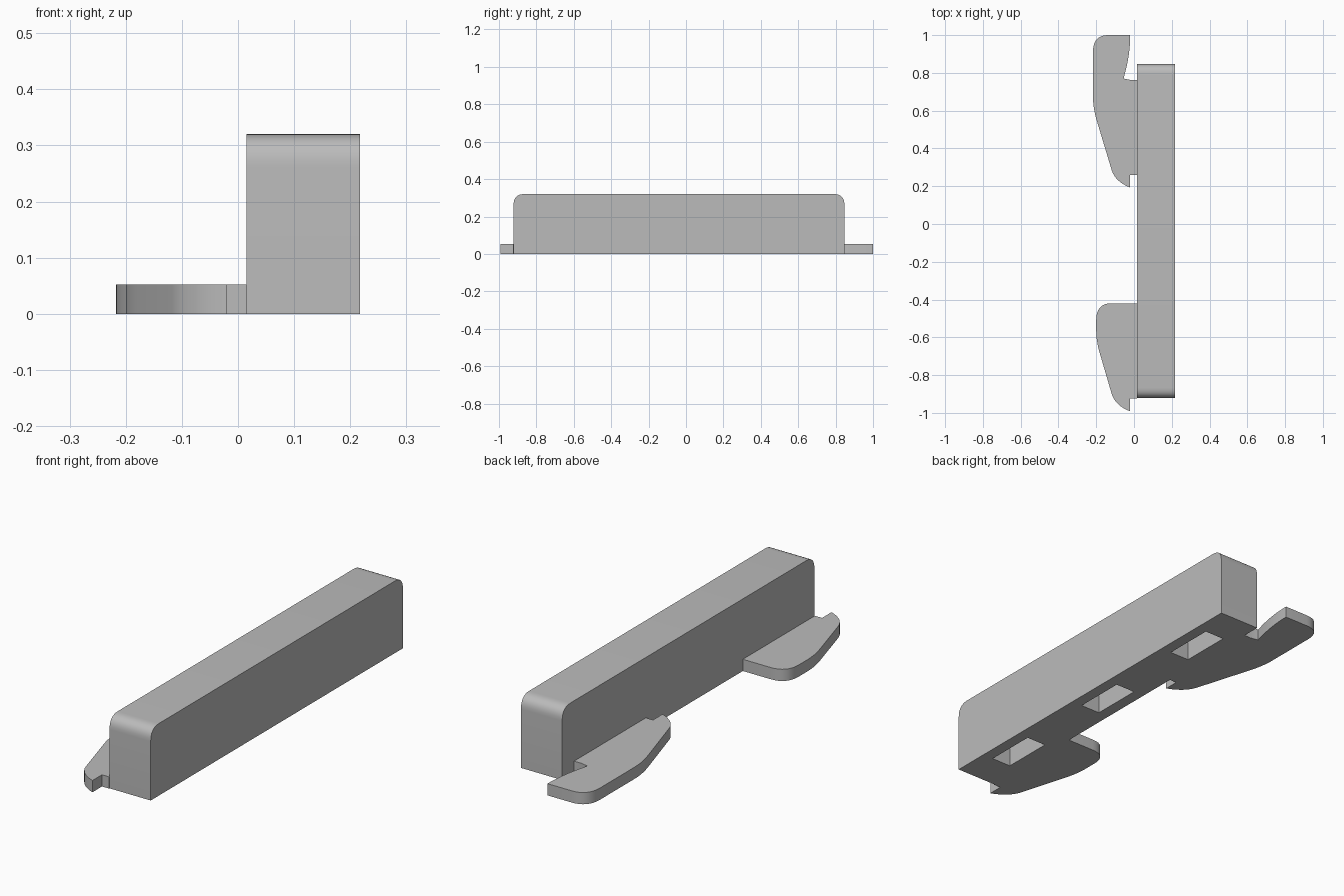
import bpy
import bmesh
from mathutils import Vector

if "Cube" in bpy.data.objects:
    bpy.data.objects.remove(bpy.data.objects["Cube"])

grey = bpy.data.materials.new("plain grey")
grey.use_nodes = True
grey.diffuse_color = (0.5, 0.5, 0.5, 1)
grey.node_tree.nodes["Principled BSDF"].inputs["Base Color"].default_value = (0.5, 0.5, 0.5, 1)


def bend(start, control, end, steps=8):
    """Points along a rounded corner."""
    a, b, c = Vector(start), Vector(control), Vector(end)
    return [tuple(a.lerp(b, i / steps).lerp(b.lerp(c, i / steps), i / steps))
            for i in range(steps + 1)]


def prism(name, points, push):
    """Extrude a closed outline of 3D points along a vector."""
    bm = bmesh.new()
    face = bm.faces.new([bm.verts.new(p) for p in points])
    grown = bmesh.ops.extrude_face_region(bm, geom=[face])["geom"]
    bmesh.ops.translate(bm, vec=push, verts=[g for g in grown if isinstance(g, bmesh.types.BMVert)])
    bmesh.ops.recalc_face_normals(bm, faces=bm.faces)
    mesh = bpy.data.meshes.new(name)
    bm.to_mesh(mesh)
    bm.free()
    mesh.materials.append(grey)
    obj = bpy.data.objects.new(name, mesh)
    bpy.context.collection.objects.link(obj)
    return obj


def select_only(obj):
    bpy.ops.object.select_all(action="DESELECT")
    obj.select_set(True)
    bpy.context.view_layer.objects.active = obj


# Long bar with rounded upper ends
INNER, OUTER = 0.015, 0.217
FRONT, BACK, TOP, R = -0.922, 0.847, 0.32, 0.058
side = [(FRONT, 0), (BACK, 0)]
side += bend((BACK, TOP - R), (BACK, TOP), (BACK - R, TOP))
side += bend((FRONT + R, TOP), (FRONT, TOP), (FRONT, TOP - R))
bar = prism("bar", [(INNER, y, z) for y, z in side], (OUTER - INNER, 0, 0))

# Three slots sunk into the underside
middle = (FRONT + BACK) / 2
for y in (middle - 0.6, middle, middle + 0.6):
    outline = [(x, y + d, -0.1) for x, d in
               ((0.068, -0.118), (0.165, -0.118), (0.165, 0.118), (0.068, 0.118))]
    cutter = prism("slot_cutter", outline, (0, 0, 0.3))
    cutter.hide_render = True
    cut = bar.modifiers.new("slot", "BOOLEAN")
    cut.object, cut.operation, cut.solver = cutter, "DIFFERENCE", "EXACT"
    select_only(bar)
    bpy.ops.object.modifier_apply(modifier=cut.name)
    bpy.data.objects.remove(cutter)


def hook(name, left, tip, end, root):
    """Flat hook: root edge, rounded shoulder, slanted side, pointed tip."""
    knee = tip + 0.42
    pts = root
    pts = pts + bend((left + 0.08, end), (left, end), (left, end - 0.088))
    if left < -0.21:
        knee += 0.0
    else:
        knee -= 0.05
    pts += bend((left, knee + 0.06), (left, knee), (left + 0.02, knee - 0.066))
    pts += bend((-0.118, tip + 0.092), (-0.098, tip + 0.03), (-0.02, tip))
    pts += [(-0.02, tip + 0.067), (INNER, tip + 0.067)]
    return prism(name, [(x, y, 0) for x, y in pts], (0, 0, 0.052))


notch = [(INNER, 0.763), (-0.02, 0.763), (-0.055, 0.77)]
notch += bend((-0.05, 0.79), (-0.02, 0.9), (-0.02, 1.0))
parts = [
    bar,
    hook("back_hook", -0.217, 0.193, 1.0, notch),
    hook("front_hook", -0.2, -0.992, -0.42, [(INNER, -0.42)]),
]

for part in parts:
    select_only(part)
    bpy.ops.object.shade_smooth_by_angle(angle=0.5)
